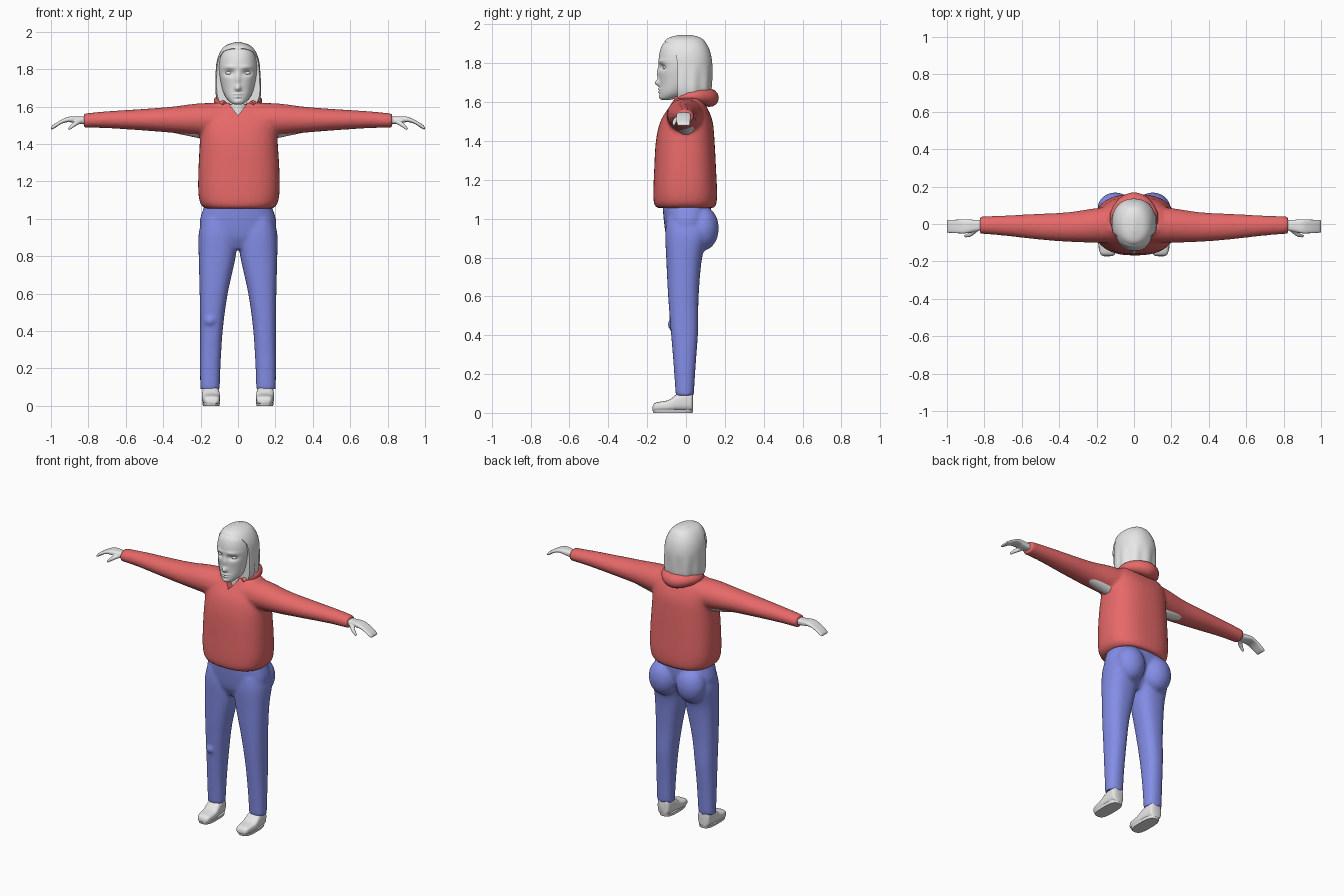
import bpy, bmesh, math
from mathutils import Vector

cube = bpy.data.objects.get("Cube")
if cube:
    bpy.data.objects.remove(cube, do_unlink=True)


def material(name, rgb):
    m = bpy.data.materials.new(name)
    m.use_nodes = True
    m.diffuse_color = (*rgb, 1)
    m.node_tree.nodes["Principled BSDF"].inputs["Base Color"].default_value = (*rgb, 1)
    return m


GREY = material("pale grey", (0.8, 0.8, 0.8))
RED = material("soft red", (0.8, 0.14, 0.14))
BLUE = material("denim blue", (0.23, 0.27, 0.8))


def finish(name, bm, mat):
    bmesh.ops.recalc_face_normals(bm, faces=bm.faces)
    me = bpy.data.meshes.new(name)
    bm.to_mesh(me)
    bm.free()
    me.materials.append(mat)
    me.shade_smooth()
    me.set_sharp_from_angle(angle=math.radians(50))
    ob = bpy.data.objects.new(name, me)
    bpy.context.scene.collection.objects.link(ob)
    return ob


def spline(a, b, c, d, t):
    return 0.5 * (2 * b + (c - a) * t + (2 * a - 5 * b + 4 * c - d) * t * t
                  + (3 * b - a - 3 * c + d) * t ** 3)


def loft(name, axis, rings, mat, power=2.0, sides=40, steps=5, flip=1):
    """Each ring is (position on axis, low, high, low, high) of the other two axes."""
    n = len(rings)
    path = []
    for i in range(n - 1):
        quad = [rings[min(max(k, 0), n - 1)] for k in range(i - 1, i + 3)]
        path += [[spline(*vals, s / steps) for vals in zip(*quad)] for s in range(steps)]
    path.append(rings[-1])
    bm = bmesh.new()
    loops = []
    for t, u0, u1, v0, v1 in path:
        loop = []
        for k in range(sides):
            ang = math.tau * k / sides
            c, s = math.cos(ang), math.sin(ang)
            u = (u0 + u1) / 2 + (u1 - u0) / 2 * math.copysign(abs(c) ** (2 / power), c)
            v = (v0 + v1) / 2 + (v1 - v0) / 2 * math.copysign(abs(s) ** (2 / power), s)
            x, y, z = {"x": (t, u, v), "y": (u, t, v), "z": (u, v, t)}[axis]
            loop.append(bm.verts.new((x * flip, y, z)))
        loops.append(loop)
    for a, b in zip(loops, loops[1:]):
        for k in range(sides):
            j = (k + 1) % sides
            bm.faces.new((a[k], a[j], b[j], b[k]))
    bm.faces.new(loops[0])
    bm.faces.new(loops[-1])
    return finish(name, bm, mat)


def ball(name, centre, radii, mat):
    bm = bmesh.new()
    bmesh.ops.create_uvsphere(bm, u_segments=24, v_segments=14, radius=1)
    for v in bm.verts:
        v.co = Vector(centre) + Vector(p * r for p, r in zip(v.co, radii))
    return finish(name, bm, mat)


def prism(name, points, axis, low, high):
    """Cutter: polygon extruded along x or y."""
    bm = bmesh.new()
    ends = [[bm.verts.new((t, p, z) if axis == "x" else (p, t, z)) for p, z in points]
            for t in (low, high)]
    bm.faces.new(ends[0])
    bm.faces.new(ends[1])
    for i in range(len(points)):
        j = (i + 1) % len(points)
        bm.faces.new((ends[0][i], ends[0][j], ends[1][j], ends[1][i]))
    ob = finish(name, bm, GREY)
    ob.hide_render = True
    return ob


def bake(ob):
    dg = bpy.context.evaluated_depsgraph_get()
    me = bpy.data.meshes.new_from_object(ob.evaluated_get(dg))
    ob.modifiers.clear()
    ob.data = me
    me.shade_smooth()
    me.set_sharp_from_angle(angle=math.radians(50))


def cut(ob, cutter):
    mod = ob.modifiers.new("cut", "BOOLEAN")
    mod.operation, mod.object, mod.solver = "DIFFERENCE", cutter, "EXACT"
    bake(ob)
    bpy.data.objects.remove(cutter, do_unlink=True)


def fuse(name, parts, voxel=0.01, rounds=5):
    """Merge overlapping solids into one soft surface."""
    bm = bmesh.new()
    mat = parts[0].data.materials[0]
    for p in parts:
        bm.from_mesh(p.data)
        bpy.data.objects.remove(p, do_unlink=True)
    ob = finish(name, bm, mat)
    mod = ob.modifiers.new("remesh", "REMESH")
    mod.mode, mod.voxel_size = "VOXEL", voxel
    mod = ob.modifiers.new("soften", "SMOOTH")
    mod.factor, mod.iterations = 0.5, rounds
    bake(ob)
    ob.data.materials.clear()
    ob.data.materials.append(mat)
    return ob


def tube(name, points, mat, sides=16):
    """Soft tube through (x, y, z, radius) points."""
    cu = bpy.data.curves.new(name, "CURVE")
    cu.dimensions, cu.bevel_depth, cu.bevel_resolution = "3D", 1, 5
    cu.use_fill_caps = True
    sp = cu.splines.new("BEZIER")
    sp.bezier_points.add(len(points) - 1)
    for bp, (x, y, z, r) in zip(sp.bezier_points, points):
        bp.co, bp.radius = (x, y, z), r
        bp.handle_left_type = bp.handle_right_type = "AUTO"
    ob = bpy.data.objects.new(name, cu)
    bpy.context.scene.collection.objects.link(ob)
    me = bpy.data.meshes.new_from_object(ob.evaluated_get(bpy.context.evaluated_depsgraph_get()))
    bpy.data.objects.remove(ob, do_unlink=True)
    bm = bmesh.new()
    bm.from_mesh(me)
    return finish(name, bm, mat)


# Sweater: torso and sleeves in one surface, with a V neck cut in
parts = [loft("torso", "z", [
    (1.055, -.175, .185, -.15, .145), (1.08, -.2, .21, -.165, .157), (1.14, -.212, .222, -.168, .16),
    (1.25, -.212, .222, -.164, .155), (1.4, -.205, .213, -.155, .147), (1.5, -.2, .205, -.132, .137),
    (1.57, -.2, .2, -.09, .11), (1.62, -.15, .15, -.06, .08)], RED, 2.5)]
for s in (1, -1):
    parts.append(loft("sleeve", "x", [
        (.05, -.1, .1, 1.43, 1.618), (.2, -.1, .085, 1.445, 1.618), (.35, -.095, .063, 1.46, 1.6),
        (.5, -.084, .055, 1.472, 1.588), (.7, -.062, .045, 1.485, 1.575),
        (.825, -.052, .04, 1.487, 1.563)], RED, flip=s))
sweater = fuse("sweater", parts)
cut(sweater, prism("neckline_cutter", [(0, 1.553), (.045, 1.61), (.05, 1.7), (-.05, 1.7), (-.045, 1.61)],
                   "y", -.3, -.01))

# Hood lying behind the neck
half = [(.07, -.055, 1.612, .015), (.1, 0, 1.625, .024), (.085, .07, 1.63, .036)]
tube("hood", half + [(0, .122, 1.622, .047)] + [(-x, y, z, r) for x, y, z, r in reversed(half)], RED)

# Trousers: pelvis, seat and legs in one surface, with a fold at the right knee
parts = [loft("pelvis", "z", [
    (.84, -.06, .06, -.07, .05), (.9, -.17, .17, -.1, .09), (.98, -.205, .205, -.113, .125),
    (1.08, -.175, .175, -.122, .13)], BLUE, 2.3)]
for s in (1, -1):
    parts.append(loft("leg", "z", [
        (.09, .098, .202, -.053, .04), (.25, .092, .203, -.064, .05), (.42, .08, .203, -.078, .062),
        (.6, .055, .205, -.092, .065), (.8, .012, .21, -.102, .083), (.92, .0, .21, -.107, .12),
        (1.0, .02, .19, -.1, .11)], BLUE, 2.4, flip=s))
    parts.append(ball("seat", (.1 * s, .085, .95), (.095, .084, .115), BLUE))
parts.append(ball("knee_fold", (-.15, -.06, .455), (.035, .035, .03), BLUE))
fuse("trousers", parts, rounds=4)

# Neck, hands, upper arms and shoes
loft("neck", "z", [(1.5, -.075, .075, -.06, .07), (1.57, -.055, .055, -.05, .06),
                   (1.7, -.05, .05, -.05, .06)], GREY)
for s, side in ((1, "left"), (-1, "right")):
    loft(side + "_underarm", "x", [(.15, -.045, .045, 1.42, 1.52), (.23, -.045, .045, 1.436, 1.52),
                                   (.35, -.04, .035, 1.462, 1.52), (.42, -.02, .02, 1.49, 1.52)], GREY, flip=s)
    palm = loft("palm", "x", [
        (.79, -.03, .02, 1.505, 1.545), (.85, -.04, .022, 1.508, 1.547), (.9, -.05, .025, 1.517, 1.547),
        (.94, -.05, .024, 1.51, 1.532), (.985, -.048, .022, 1.482, 1.505),
        (1.0, -.045, .02, 1.478, 1.49)], GREY, 3, flip=s)
    thumb = tube("thumb", [(.84 * s, -.025, 1.525, .014), (.875 * s, -.055, 1.505, .012),
                           (.905 * s, -.066, 1.48, .007)], GREY)
    fuse(side + "_hand", [palm, thumb], .004, 2)
    loft(side + "_shoe", "y", [
        (-.172, .115, .165, .012, .035), (-.155, .1, .182, .01, .053), (-.09, .095, .192, .01, .066),
        (-.045, .098, .192, .01, .098), (.0, .102, .19, .01, .115), (.028, .108, .186, .01, .112),
        (.036, .125, .17, .012, .1)], GREY, 3, flip=s)
    loft(side + "_sole", "z", [(0, .1, .187, -.168, .033), (.018, .096, .192, -.174, .037)],
         GREY, 3, steps=1, flip=s)

# Head: smooth loft with soft bumps and hollows for the features
head = loft("head", "z", [
    (1.612, -.02, .02, -.125, -.08), (1.622, -.04, .04, -.133, -.04), (1.65, -.065, .065, -.135, .02),
    (1.7, -.086, .086, -.134, .08), (1.78, -.101, .101, -.14, .1), (1.85, -.1, .1, -.137, .1),
    (1.9, -.08, .08, -.118, .07), (1.92, -.03, .03, -.08, .03)], GREY, 2.2, sides=96, steps=12)
features = [  # x, z, width, height, push
    (0, 1.698, .015, .016, -.025), (0, 1.745, .012, .035, -.012), (.046, 1.78, .026, .015, .018),
    (.045, 1.812, .035, .011, -.006), (0, 1.667, .022, .006, -.01), (0, 1.652, .018, .006, -.009),
    (0, 1.627, .02, .012, -.006)]
for v in head.data.vertices:
    if v.co.y < -.045:
        x, z = abs(v.co.x), v.co.z
        v.co.y += sum(d * math.exp(-((x - fx) / w) ** 2 - ((z - fz) / h) ** 2)
                      for fx, fz, w, h, d in features)
for s, side in ((1, "left"), (-1, "right")):
    ball(side + "_eye", (.046 * s, -.106, 1.779), (.021, .014, .01), GREY)

# Hair: bob with loose strands behind, cut open at the face
hair = loft("hair", "z", [
    (1.612, -.103, .107, -.1, .115), (1.67, -.12, .124, -.12, .132), (1.78, -.12, .12, -.127, .136),
    (1.85, -.112, .112, -.127, .127), (1.9, -.091, .091, -.117, .106), (1.93, -.06, .06, -.092, .078),
    (1.945, -.012, .012, -.04, .03)], GREY, 2.2, sides=80)
for v in hair.data.vertices:
    low = min(max((1.8 - v.co.z) / .08, 0), 1)
    if v.co.y > 0:
        wave = 1 - .025 * low * (1 - math.cos(10 * math.atan2(v.co.x, v.co.y)))
        v.co.x *= wave
        v.co.y *= wave
cut(hair, prism("face_cutter", [(-.3, 1.5), (-.045, 1.5), (-.045, 1.8), (-.053, 1.862), (-.073, 1.893),
                                (-.105, 1.91), (-.3, 1.914)], "x", -.3, .3))
